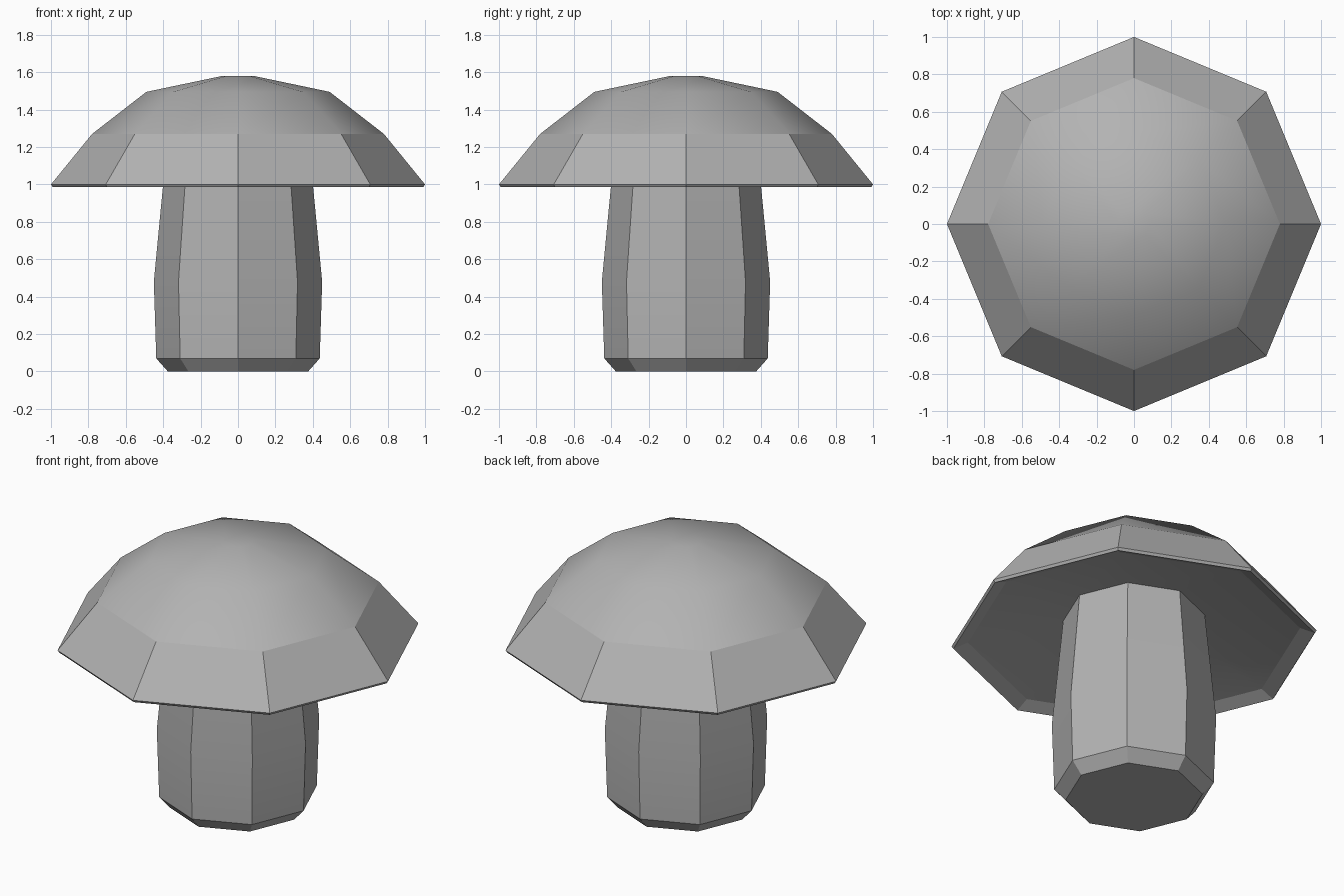
import bpy
import bmesh
from math import radians, cos, sin, tau

cube = bpy.data.objects.get("Cube")
if cube:
    bpy.data.objects.remove(cube, do_unlink=True)

SIDES = 8

grey = bpy.data.materials.new("plain grey")
grey.use_nodes = True
colour = (0.45, 0.45, 0.45, 1)
grey.diffuse_color = colour
grey.node_tree.nodes["Principled BSDF"].inputs["Base Color"].default_value = colour


def lathe(name, profile, flat_bands=()):
    """Turn a (radius, height) profile into a closed eight-sided solid."""
    bm = bmesh.new()
    rings = [[bm.verts.new((r * cos(tau * i / SIDES), r * sin(tau * i / SIDES), z))
              for i in range(SIDES)] for r, z in profile]
    flat = []
    for band, (low, high) in enumerate(zip(rings, rings[1:])):
        for i in range(SIDES):
            j = (i + 1) % SIDES
            face = bm.faces.new((low[i], low[j], high[j], high[i]))
            if band in flat_bands:
                flat.append(face)
    bm.faces.new(rings[0][::-1])
    bm.faces.new(rings[-1])
    bmesh.ops.recalc_face_normals(bm, faces=bm.faces)
    bm.faces.index_update()
    flat_ids = [f.index for f in flat]
    mesh = bpy.data.meshes.new(name)
    bm.to_mesh(mesh)
    bm.free()
    mesh.materials.append(grey)
    obj = bpy.data.objects.new(name, mesh)
    bpy.context.collection.objects.link(obj)

    bpy.ops.object.select_all(action="DESELECT")
    obj.select_set(True)
    bpy.context.view_layer.objects.active = obj
    bpy.ops.object.shade_smooth_by_angle(angle=radians(30))
    for i in flat_ids:
        mesh.polygons[i].use_smooth = False
    return obj


# Stem: bevelled foot, slight belly, tapering up into the cap
lathe("stem", [(0.375, 0), (0.437, 0.07), (0.45, 0.48), (0.387, 1.14)])

# Cap: shallow hollow underside, thin rim, faceted skirt and smooth dome
lathe("cap", [(0.36, 1.135), (0.91, 1.02), (0.99, 0.985), (1.0, 1.0),
              (0.78, 1.27), (0.49, 1.495), (0.085, 1.58)],
      flat_bands=(1, 2, 3))
